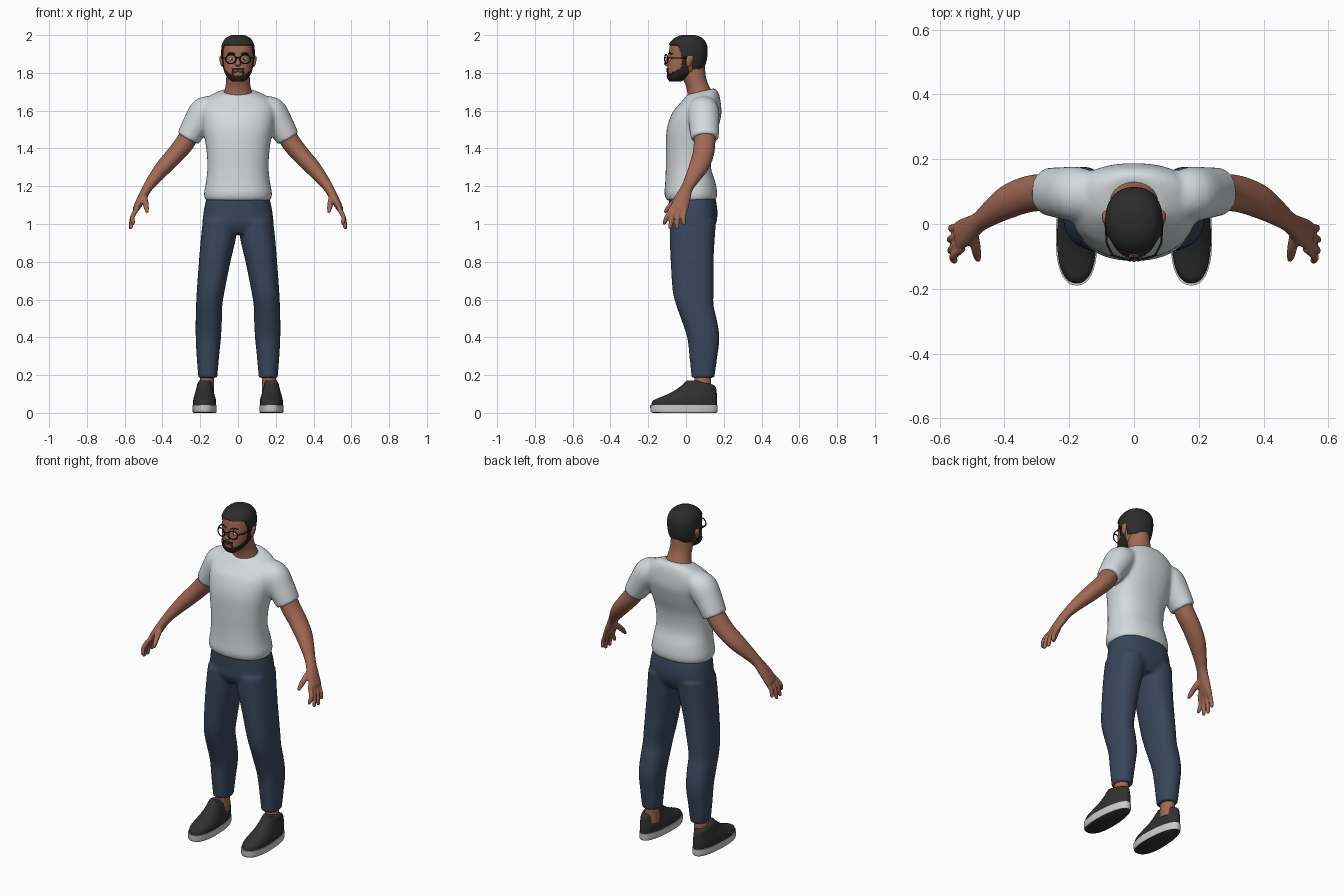
import bpy, bmesh, math
from mathutils import Vector

cube = bpy.data.objects.get("Cube")
if cube:
    bpy.data.objects.remove(cube, do_unlink=True)


def material(name, r, g, b):
    m = bpy.data.materials.new(name)
    m.use_nodes = True
    m.diffuse_color = (r, g, b, 1)
    m.node_tree.nodes["Principled BSDF"].inputs["Base Color"].default_value = (r, g, b, 1)
    m.node_tree.nodes["Principled BSDF"].inputs["Roughness"].default_value = 0.8
    return m


SKIN = material("brown skin", .36, .14, .09)
SHIRT = material("pale grey cotton", .66, .70, .72)
DENIM = material("navy denim", .04, .062, .105)
SHOE = material("charcoal canvas", .03, .03, .03)
SOLE = material("light rubber", .6, .6, .6)
HAIR = material("black hair", .025, .025, .025)
BEARD = material("dark brown beard", .025, .018, .014)
FRAME = material("black frame", .008, .008, .008)
WHITE = material("eye white", .7, .68, .65)
LIP = material("lip", .25, .08, .06)


def spline(rows, steps):
    """Smooth curve through rows of numbers."""
    out = []
    for i in range(len(rows) - 1):
        a, b, c, d = (rows[max(0, min(len(rows) - 1, i + k))] for k in (-1, 0, 1, 2))
        for s in range(steps):
            t = s / steps
            out.append([q + t / 2 * (r - p + t * (2 * p - 5 * q + 4 * r - u + t * (3 * (q - r) + u - p)))
                        for p, q, r, u in zip(a, b, c, d)])
    return out + [list(rows[-1])]


def loft(bm, rows, n=32, e=2.0, flat=False, steps=4):
    """Closed skin over rings (x, y, z, radius across, radius along y)."""
    rows = spline(rows, steps)
    pts = [Vector(r[:3]) for r in rows]
    rings = []
    for i, (p, r) in enumerate(zip(pts, rows)):
        t = Vector((0, 0, 1))
        if not flat:
            t = (pts[min(i + 1, len(pts) - 1)] - pts[max(i - 1, 0)]).normalized()
        side = (Vector((0, 1, 0)) - t * t.y).normalized()
        across = side.cross(t)
        ring = []
        for k in range(n):
            c, s = math.cos(math.tau * k / n), math.sin(math.tau * k / n)
            u = math.copysign(abs(c) ** (2 / e), c) * r[3]
            v = math.copysign(abs(s) ** (2 / e), s) * r[4]
            ring.append(bm.verts.new(p + across * u + side * v))
        rings.append(ring)
    for lo, hi in zip(rings, rings[1:]):
        for k in range(n):
            bm.faces.new((lo[k], lo[(k + 1) % n], hi[(k + 1) % n], hi[k]))
    bm.faces.new(rings[0][::-1])
    bm.faces.new(rings[-1])
    return [v for ring in rings for v in ring]


def stack(rows, cx=0):
    """Level rings from (z, front y, back y, half width)."""
    return [(cx, (f + b) / 2, z, w, (b - f) / 2) for z, f, b, w in rows]


def flip(rows, s):
    return [(s * r[0],) + tuple(r[1:]) for r in rows]


def finish(name, bm, *mats, voxel=0, mirror=False, solid=0, angle=50):
    bmesh.ops.recalc_face_normals(bm, faces=bm.faces)
    mesh = bpy.data.meshes.new(name)
    bm.to_mesh(mesh)
    bm.free()
    ob = bpy.data.objects.new(name, mesh)
    bpy.context.collection.objects.link(ob)
    for m in mats:
        mesh.materials.append(m)
    mesh.polygons.foreach_set("use_smooth", [True] * len(mesh.polygons))
    if voxel:
        m = ob.modifiers.new("blend", 'REMESH')
        m.mode, m.voxel_size, m.use_smooth_shade = 'VOXEL', voxel, True
        m = ob.modifiers.new("relax", 'SMOOTH')
        m.factor, m.iterations = .5, 4
    else:
        bpy.ops.object.select_all(action='DESELECT')
        ob.select_set(True)
        bpy.context.view_layer.objects.active = ob
        bpy.ops.object.shade_smooth_by_angle(angle=math.radians(angle))
    if solid:
        m = ob.modifiers.new("thickness", 'SOLIDIFY')
        m.thickness, m.offset = solid, -1
    if mirror:
        ob.modifiers.new("mirror", 'MIRROR').use_mirror_merge = False
    return ob


def wires(name, lines, depth, mat):
    """Round wires through (points, closed) paths."""
    cu = bpy.data.curves.new(name, 'CURVE')
    cu.dimensions, cu.bevel_depth, cu.bevel_resolution, cu.use_fill_caps = '3D', depth, 2, True
    for pts, closed in lines:
        sp = cu.splines.new('POLY')
        sp.points.add(len(pts) - 1)
        for q, p in zip(sp.points, pts):
            q.co = (*p, 1)
        sp.use_cyclic_u = closed
    cu.materials.append(mat)
    bpy.context.collection.objects.link(bpy.data.objects.new(name, cu))


# Shirt: torso and sleeves blended together
bm = bmesh.new()
torso = loft(bm, stack([
    (1.125, -.103, .157, .172), (1.16, -.114, .165, .18), (1.22, -.11, .156, .17),
    (1.30, -.107, .132, .162), (1.40, -.107, .138, .168), (1.50, -.102, .168, .186),
    (1.58, -.077, .187, .197), (1.64, -.04, .183, .187), (1.68, -.01, .17, .14),
    (1.70, .005, .15, .088)]), n=48, e=2.3, flat=True)
for v in torso:  # collar lower in front than behind
    v.co.z += max(0, v.co.z - 1.6) * 2.4 * (v.co.y - .07)
sleeve = [(.12, .09, 1.63, .055, .07), (.175, .092, 1.595, .08, .084),
          (.22, .096, 1.53, .073, .08), (.265, .1, 1.452, .063, .074)]
for s in (1, -1):
    loft(bm, flip(sleeve, s))
finish("shirt", bm, SHIRT, voxel=.01)

# Trousers: hips and two legs blended together
bm = bmesh.new()
loft(bm, stack([(.95, -.06, .13, .16), (1.0, -.087, .158, .187), (1.05, -.088, .167, .184),
                (1.1, -.09, .163, .176), (1.145, -.09, .155, .165)]), e=2.4, flat=True)
leg = [(.185, .03, .15, .11, .21), (.3, .018, .166, .1, .219), (.4, .006, .177, .09, .224),
       (.5, -.027, .162, .085, .224), (.57, -.052, .146, .083, .222), (.65, -.071, .146, .07, .218),
       (.8, -.081, .146, .04, .207), (.92, -.086, .152, .012, .197), (1.02, -.086, .16, 0, .186)]
leg = [((i + o) / 2, (f + b) / 2, z, (o - i) / 2, (b - f) / 2) for z, f, b, i, o in leg]
for s in (1, -1):
    loft(bm, flip(leg, s), e=2.3, flat=True)
finish("trousers", bm, DENIM, voxel=.01)

# Arms with hands
bm = bmesh.new()
loft(bm, [(.24, .1, 1.50, .05, .055), (.285, .098, 1.425, .051, .057), (.335, .09, 1.365, .047, .056),
          (.39, .068, 1.305, .043, .052), (.44, .035, 1.245, .034, .04), (.48, .005, 1.19, .026, .032),
          (.513, -.02, 1.13, .023, .043), (.54, -.036, 1.08, .017, .046), (.545, -.04, 1.068, .01, .036)])
for y, tip in ((-.074, (.555, -.113, 1.0)), (-.05, (.566, -.083, .978)),
               (-.025, (.568, -.048, .975)), (-.001, (.564, -.012, .995))):
    x, ty, z = tip
    loft(bm, [(.53, y, 1.09, .013, .013), (.558, (y + ty) / 2 - .006, 1.04, .0125, .0125),
              (x, ty, z + .008, .011, .011), (x, ty, z - .003, .006, .006)], n=12)
loft(bm, [(.497, -.02, 1.15, .015, .017), (.49, -.065, 1.115, .016, .016),
          (.484, -.098, 1.08, .013, .013), (.481, -.114, 1.06, .007, .007)], n=12)
finish("arms", bm, SKIN, voxel=.005, mirror=True)

# Ankles, shoes and soles
FOOT = .177
bm = bmesh.new()
loft(bm, [(.168, .088, .1, .042, .05), (.165, .088, .15, .037, .045), (.163, .09, .23, .037, .045)])
finish("ankles", bm, SKIN, mirror=True)


def shoe_part(name, rows, *mats):
    bm = bmesh.new()
    for v in loft(bm, stack(rows, FOOT), n=40, e=2.3, flat=True):
        v.co.x = FOOT + (v.co.x - FOOT) * (.94 - .7 * v.co.y)
    bm.normal_update()
    for f in bm.faces:
        f.material_index = len(mats) - 1 if f.normal.z < -.7 else 0
    return finish(name, bm, *mats, mirror=True)


shoe_part("shoes", [(.035, -.184, .163, .063), (.065, -.175, .165, .063), (.085, -.13, .165, .06),
                    (.11, -.075, .162, .053), (.14, -.03, .155, .046), (.155, -.012, .125, .042),
                    (.172, .005, .06, .03)], SHOE)
shoe_part("soles", [(0, -.175, .16, .061), (.008, -.187, .167, .066), (.042, -.19, .168, .067)], SOLE, SHOE)

# Neck
bm = bmesh.new()
loft(bm, stack([(1.64, .0, .145, .088), (1.685, .008, .143, .078), (1.73, .0, .122, .066),
                (1.78, -.02, .105, .062), (1.84, -.03, .1, .06)]), flat=True)
finish("neck", bm, SKIN)

# Head, with hair and beard as thin shells over the same form
HEAD = stack([(1.757, -.085, -.03, .028), (1.775, -.096, .005, .05), (1.80, -.1, .05, .066),
              (1.83, -.099, .088, .075), (1.87, -.094, .103, .08), (1.91, -.09, .107, .082),
              (1.95, -.083, .103, .078), (1.98, -.055, .08, .059), (1.994, -.02, .045, .028)])


def head_shell(name, mat, pad=0, keep=None):
    bm = bmesh.new()
    loft(bm, HEAD, n=96, e=2.25, flat=True, steps=8)
    bm.normal_update()
    for v, nrm in [(v, v.normal.copy()) for v in bm.verts]:
        v.co += nrm * pad
    if keep:
        drop = [f for f in bm.faces if not keep(f.calc_center_median())]
        bmesh.ops.delete(bm, geom=drop, context='FACES')
    return finish(name, bm, mat, solid=pad)


def hair_zone(p):
    if p.y < -.045:
        return p.z > 1.947
    if p.y < -.01:
        return p.z > 1.947 - (p.y + .045) * 2.2
    return p.z > (1.885 if p.y < .035 else 1.822)


def beard_zone(p):
    jaw = p.z < 1.792 + .55 * (p.y + .09) and p.y < .012
    sideburn = -.022 < p.y < .003 and 1.8 < p.z < 1.9
    moustache = 1.814 < p.z < 1.826 and abs(p.x) < .032 and p.y < 0
    corners = .024 < abs(p.x) < .033 and p.z < 1.82 and p.y < 0
    return jaw or sideburn or moustache or corners


head_shell("head", SKIN)
head_shell("hair", HAIR, .007, hair_zone)
head_shell("beard", BEARD, .004, beard_zone)

# Nose and ears
bm = bmesh.new()
loft(bm, [(0, -.088, 1.888, .007, .008), (0, -.096, 1.865, .009, .011), (0, -.1, 1.848, .015, .017),
          (0, -.096, 1.838, .013, .013), (0, -.092, 1.834, .006, .006)], n=20, flat=True)
finish("nose", bm, SKIN)
bm = bmesh.new()
loft(bm, [(.078, .012, 1.832, .004, .006), (.083, .014, 1.84, .008, .012), (.087, .018, 1.862, .01, .018),
          (.089, .022, 1.882, .01, .019), (.086, .022, 1.893, .005, .01)], n=20, flat=True)
finish("ears", bm, SKIN, mirror=True)

# Eyes
for name, y, r, mat in (("eyes", -.08, .011, WHITE), ("pupils", -.0885, .005, FRAME)):
    bm = bmesh.new()
    bmesh.ops.create_uvsphere(bm, u_segments=16, v_segments=10, radius=r)
    bmesh.ops.translate(bm, verts=bm.verts, vec=(.034, y, 1.872))
    finish(name, bm, mat, mirror=True)

# Brows, mouth and glasses
wires("eyebrows", [([(s * .016, -.092, 1.9), (s * .036, -.086, 1.906), (s * .054, -.073, 1.9)], False)
                   for s in (1, -1)], .004, HAIR)
wires("mouth", [([(-.02, -.097, 1.806), (0, -.101, 1.808), (.02, -.097, 1.806)], False)], .004, LIP)
lines = [([(-.012, -.105, 1.878), (0, -.107, 1.882), (.012, -.105, 1.878)], False)]
for s in (1, -1):
    circle = [math.tau * k / 28 for k in range(28)]
    lines.append(([(s * (.038 + .027 * math.cos(a)), -.105 + .008 * math.cos(a), 1.873 + .024 * math.sin(a))
                   for a in circle], True))
    lines.append(([(s * .065, -.097, 1.878), (s * .084, -.06, 1.879), (s * .089, .02, 1.88)], False))
wires("glasses", lines, .0032, FRAME)
